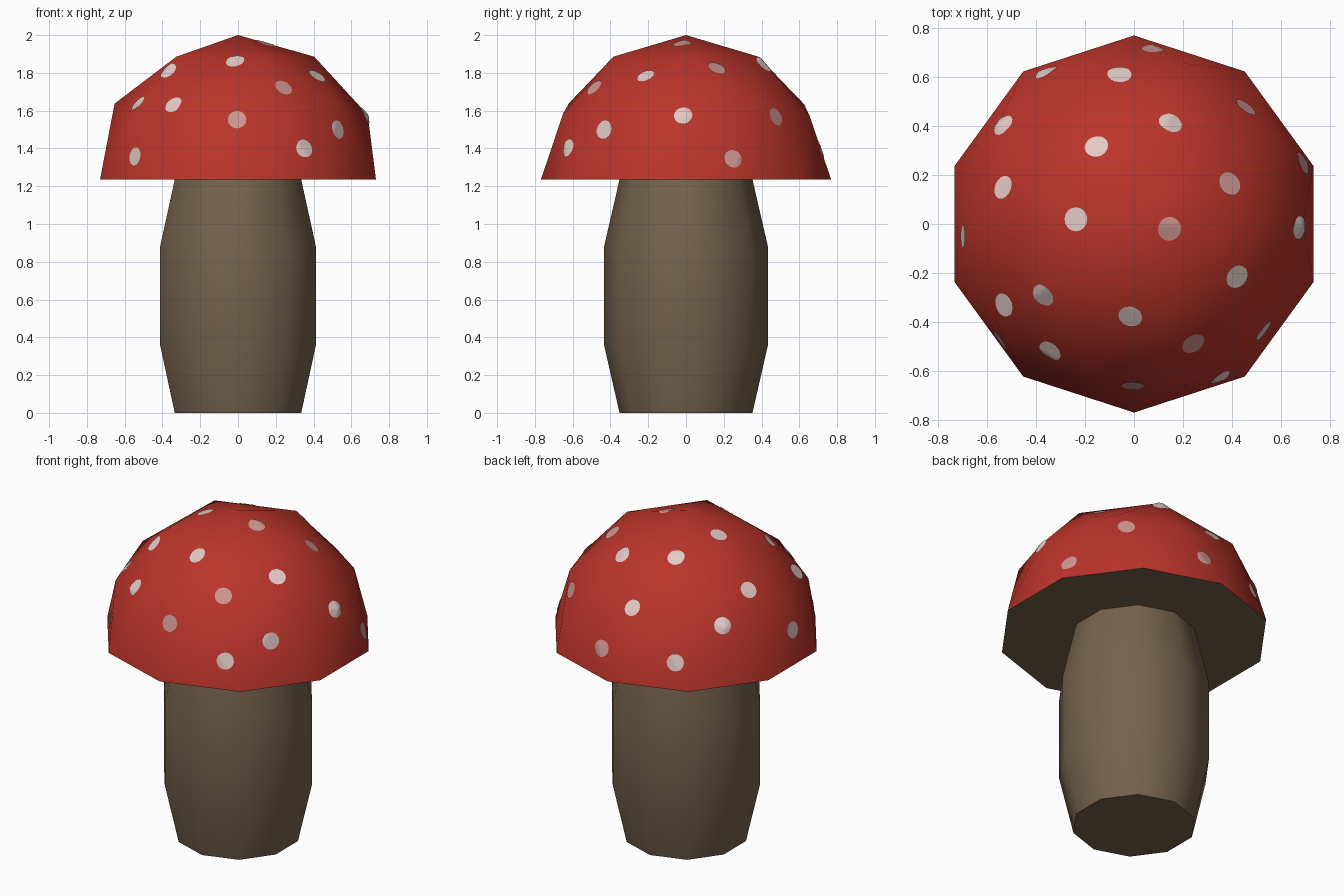
import bpy, bmesh, math
from mathutils import Vector
from mathutils.bvhtree import BVHTree

if "Cube" in bpy.data.objects:
    bpy.data.objects.remove(bpy.data.objects["Cube"])


def material(name, rgb):
    lin = [((c / 255 + 0.055) / 1.055) ** 2.4 for c in rgb]
    m = bpy.data.materials.new(name)
    m.diffuse_color = (*lin, 1)
    m.use_nodes = True
    m.node_tree.nodes["Principled BSDF"].inputs["Base Color"].default_value = m.diffuse_color
    return m


red = material("cap_red", (186, 52, 42))
brown = material("stem_brown", (117, 98, 76))
white = material("spot_white", (226, 202, 198))
pink = material("spot_pink", (206, 150, 145))


def make_object(name, bm, mats):
    mesh = bpy.data.meshes.new(name)
    bm.to_mesh(mesh)
    for m in mats:
        mesh.materials.append(m)
    ob = bpy.data.objects.new(name, mesh)
    bpy.context.collection.objects.link(ob)
    bpy.ops.object.select_all(action='DESELECT')
    ob.select_set(True)
    bpy.context.view_layer.objects.active = ob
    bpy.ops.object.shade_smooth_by_angle(angle=math.radians(50))
    return ob


# Stem: ten-sided barrel, closed at the foot, open under the cap
bm = bmesh.new()
rings = []
for r, z in [(0.352, 0), (0.435, 0.365), (0.435, 0.875), (0.352, 1.235)]:
    rings.append([bm.verts.new((r * math.cos(math.radians(18 + 36 * i)),
                                r * math.sin(math.radians(18 + 36 * i)), z))
                  for i in range(10)])
for a, b in zip(rings, rings[1:]):
    for i in range(10):
        j = (i + 1) % 10
        bm.faces.new((a[i], a[j], b[j], b[i]))
bm.faces.new(rings[0][::-1])
make_object("stem", bm, [brown])
bm.free()

# Cap: upper half of an icosphere with a flat brown underside
BASE = Vector((0, 0, 1.235))
bm = bmesh.new()
bmesh.ops.create_icosphere(bm, subdivisions=2, radius=1)
bmesh.ops.delete(bm, geom=[v for v in bm.verts if v.co.z < -0.01], context='VERTS')
for v in bm.verts:
    v.co = Vector((v.co.x * 0.768, v.co.y * 0.768, v.co.z * 0.765)) + BASE
bmesh.ops.holes_fill(bm, edges=[e for e in bm.edges if e.is_boundary], sides=0)
bmesh.ops.recalc_face_normals(bm, faces=bm.faces)
for f in bm.faces:
    f.material_index = 1 if f.normal.z < -0.9 else 0
make_object("cap", bm, [red, brown])
tree = BVHTree.FromBMesh(bm)
bm.free()

# Spots: thin discs laid over the cap facets (1 = pinker tone)
spots = [
    (-0.245, 0.02, 1.945, 0), (0.145, -0.02, 1.96, 1), (-0.155, 0.32, 1.88, 0),
    (0.15, 0.415, 1.85, 0), (0.39, 0.165, 1.825, 1), (-0.06, 0.615, 1.65, 0),
    (-0.535, 0.405, 1.585, 0), (-0.535, 0.15, 1.71, 0), (-0.36, 0.62, 1.39, 0),
    (0.46, 0.48, 1.57, 1), (0.08, 0.72, 1.40, 1), (0.69, 0.25, 1.345, 1),
    (0.675, -0.015, 1.575, 0), (0.42, -0.215, 1.785, 0), (0.24, -0.485, 1.72, 1),
    (-0.015, -0.375, 1.86, 0), (-0.37, -0.29, 1.81, 0), (-0.53, -0.33, 1.64, 0),
    (-0.34, -0.515, 1.63, 0), (-0.005, -0.655, 1.55, 1), (0.53, -0.435, 1.50, 0),
    (0.35, -0.625, 1.40, 0), (-0.555, -0.48, 1.36, 0), (-0.70, -0.05, 1.43, 0),
]
RADIUS, N, LAYERS = 0.049, 16, 4
bm = bmesh.new()
for x, y, z, tone in spots:
    d = (Vector((x, y, z)) - BASE).normalized()
    u = d.orthogonal().normalized()
    w = d.cross(u)

    def on_cap(r, a):
        start = BASE + d * 1.2 + (u * math.cos(a) + w * math.sin(a)) * r
        hit = tree.ray_cast(start, -d)[0]
        return bm.verts.new(hit + d * 0.004)

    centre = on_cap(0, 0)
    prev = None
    for k in range(1, LAYERS + 1):
        ring = [on_cap(RADIUS * k / LAYERS, 2 * math.pi * i / N) for i in range(N)]
        for i in range(N):
            j = (i + 1) % N
            f = bm.faces.new((prev[i], ring[i], ring[j], prev[j]) if prev
                             else (centre, ring[i], ring[j]))
            f.material_index = tone
        prev = ring
make_object("cap_spots", bm, [white, pink])
bm.free()
